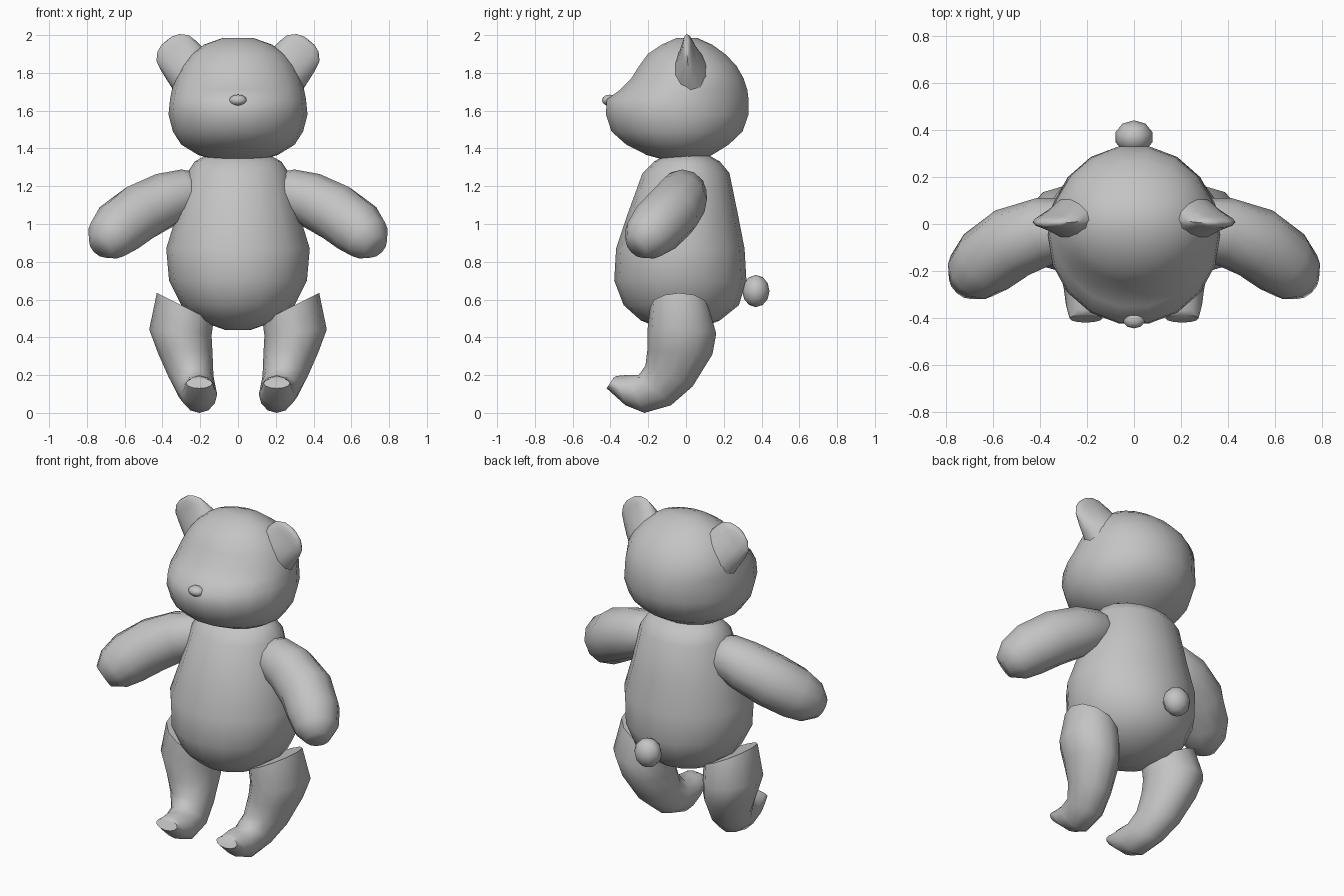
import bpy, bmesh, math
from mathutils import Vector

cube = bpy.data.objects.get("Cube")
if cube:
    bpy.data.objects.remove(cube, do_unlink=True)

grey = bpy.data.materials.new("soft grey")
grey.use_nodes = True
COLOUR = (0.55, 0.55, 0.55, 1)
grey.diffuse_color = COLOUR
grey.node_tree.nodes["Principled BSDF"].inputs["Base Color"].default_value = COLOUR


def finish(name, bm, angle=70):
    bmesh.ops.recalc_face_normals(bm, faces=bm.faces)
    mesh = bpy.data.meshes.new(name)
    bm.to_mesh(mesh)
    bm.free()
    mesh.materials.append(grey)
    obj = bpy.data.objects.new(name, mesh)
    bpy.context.collection.objects.link(obj)
    bpy.ops.object.select_all(action='DESELECT')
    obj.select_set(True)
    bpy.context.view_layer.objects.active = obj
    bpy.ops.object.shade_smooth_by_angle(angle=math.radians(angle))
    return obj


def loft(name, rings, sides, side=1, angle=70):
    """Skin elliptical rings given as (centre, u axis, v axis)."""
    bm = bmesh.new()
    loops = []
    for c, u, v in rings:
        loop = []
        for i in range(sides):
            a = math.tau * i / sides
            p = c + u * math.cos(a) + v * math.sin(a)
            loop.append(bm.verts.new((p.x * side, p.y, p.z)))
        loops.append(loop)
    for lo, hi in zip(loops, loops[1:]):
        for i in range(sides):
            j = (i + 1) % sides
            bm.faces.new((lo[i], lo[j], hi[j], hi[i]))
    bm.faces.new(loops[0])
    bm.faces.new(loops[-1])
    return finish(name, bm, angle)


def level_rings(profile):
    """Horizontal rings from (z, half width, front y, back y)."""
    return [(Vector((0, (f + b) / 2, z)), Vector((w, 0, 0)), Vector((0, (b - f) / 2, 0)))
            for z, w, f, b in profile]


def ball(name, centre, radii):
    bm = bmesh.new()
    bmesh.ops.create_uvsphere(bm, u_segments=10, v_segments=6, radius=1)
    bmesh.ops.scale(bm, vec=radii, verts=bm.verts)
    bmesh.ops.translate(bm, vec=centre, verts=bm.verts)
    return finish(name, bm)


# Torso
loft("torso", level_rings([
    (0.44, 0.07, -0.12, 0.06), (0.49, 0.21, -0.24, 0.18), (0.57, 0.30, -0.33, 0.28),
    (0.70, 0.365, -0.38, 0.32), (0.87, 0.38, -0.37, 0.31), (1.05, 0.325, -0.31, 0.275),
    (1.27, 0.27, -0.23, 0.23), (1.33, 0.23, -0.17, 0.18), (1.37, 0.16, -0.1, 0.11)]), 16)

# Head with a snout that steps back to the brow
loft("head", level_rings([
    (1.335, 0.10, -0.10, 0.07), (1.365, 0.21, -0.21, 0.14), (1.42, 0.30, -0.32, 0.23),
    (1.49, 0.345, -0.40, 0.305), (1.58, 0.368, -0.43, 0.337), (1.66, 0.36, -0.425, 0.337),
    (1.71, 0.35, -0.355, 0.33), (1.77, 0.335, -0.295, 0.31), (1.84, 0.30, -0.25, 0.27),
    (1.90, 0.25, -0.205, 0.21), (1.95, 0.18, -0.13, 0.14), (1.985, 0.08, -0.05, 0.06)]), 18)

# Nose tip
ball("nose", (0, -0.405, 1.655), (0.05, 0.04, 0.03))

# Tail
ball("tail", (0, 0.37, 0.645), (0.082, 0.072, 0.085))

# Arms: (centre, radius) along a bent path
arm_path = [((0.20, -0.01, 1.19), 0.09), ((0.26, -0.015, 1.17), 0.125),
            ((0.38, -0.03, 1.13), 0.145), ((0.52, -0.08, 1.06), 0.155),
            ((0.63, -0.16, 0.98), 0.15), ((0.69, -0.22, 0.92), 0.125),
            ((0.73, -0.265, 0.88), 0.07)]
points = [Vector(p) for p, r in arm_path]
arm_rings = []
for i, (p, r) in enumerate(arm_path):
    along = (points[min(i + 1, len(points) - 1)] - points[max(i - 1, 0)]).normalized()
    u = along.cross(Vector((0, 0, 1))).normalized()
    arm_rings.append((points[i], u * r, along.cross(u) * r))

# Legs: (centre x, half width, front y z, back y z, sideways rise)
leg_profile = [(0.28, 0.15, -0.19, 0.56, 0.12, 0.56, 0.5),
               (0.305, 0.165, -0.205, 0.43, 0.16, 0.42, 0.1),
               (0.28, 0.145, -0.205, 0.33, 0.14, 0.31, 0),
               (0.25, 0.12, -0.215, 0.25, 0.035, 0.14, 0),
               (0.22, 0.105, -0.25, 0.2, -0.08, 0.04, 0),
               (0.205, 0.095, -0.32, 0.2, -0.22, 0, 0),
               (0.205, 0.085, -0.37, 0.195, -0.32, 0.04, 0),
               (0.205, 0.07, -0.385, 0.185, -0.42, 0.13, 0)]
leg_rings = []
for x, w, fy, fz, by, bz, rise in leg_profile:
    front, back = Vector((x, fy, fz)), Vector((x, by, bz))
    leg_rings.append(((front + back) / 2, Vector((w, 0, w * rise)), (back - front) / 2))

# Ears: (distance along the ear, half width, half thickness)
ear_base, ear_dir = Vector((0.21, 0.03, 1.76)), Vector((0.62, -0.1, 0.78)).normalized()
ear_side = Vector((0.78, 0, -0.62))
ear_rings = [(ear_base + ear_dir * d, ear_side * w, ear_dir.cross(ear_side) * t)
             for d, w, t in [(0, 0.14, 0.12), (0.1, 0.13, 0.085), (0.17, 0.122, 0.05),
                             (0.22, 0.11, 0.03), (0.255, 0.075, 0.02), (0.27, 0.035, 0.01)]]

for label, side in (("left", 1), ("right", -1)):
    loft(label + "_arm", arm_rings, 12, side)
    loft(label + "_leg", leg_rings, 12, side, 55)
    loft(label + "_ear", ear_rings, 12, side)
